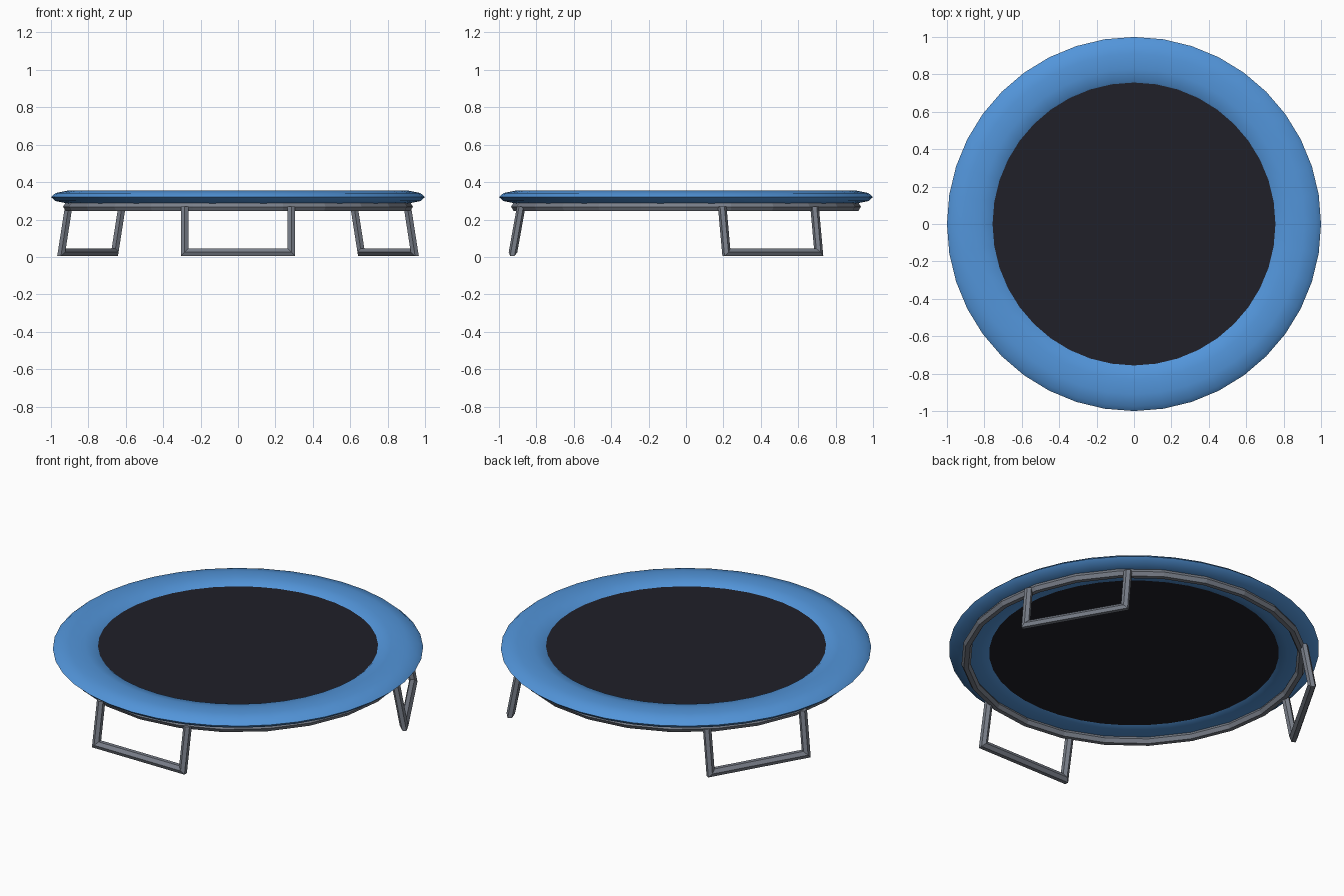
import bpy, math
from math import cos, sin, pi

if "Cube" in bpy.data.objects:
    bpy.data.objects.remove(bpy.data.objects["Cube"])


def material(name, rgb):
    m = bpy.data.materials.new(name)
    m.diffuse_color = (*rgb, 1)
    m.use_nodes = True
    m.node_tree.nodes["Principled BSDF"].inputs["Base Color"].default_value = m.diffuse_color
    return m


BLUE = material("blue padding", (0.085, 0.30, 0.70))
STEEL = material("grey steel", (0.19, 0.21, 0.25))
BLACK = material("black fabric", (0.014, 0.014, 0.022))


def finish(name, mat):
    ob = bpy.context.object
    ob.name = name
    ob.data.materials.append(mat)
    return ob


def build(name, verts, faces, mat):
    me = bpy.data.meshes.new(name)
    me.from_pydata(verts, [], faces)
    me.materials.append(mat)
    ob = bpy.data.objects.new(name, me)
    bpy.context.collection.objects.link(ob)
    return ob


# Padded ring: a flattened torus
bpy.ops.mesh.primitive_torus_add(major_segments=40, minor_segments=10,
                                 major_radius=0.87, minor_radius=0.13,
                                 location=(0, 0, 0.32))
pad = finish("edge_pad", BLUE)
pad.scale.z = 0.28
bpy.ops.object.transform_apply(location=False, rotation=False, scale=True)
bpy.ops.object.shade_smooth_by_angle(angle=math.radians(40))

# Jumping mat
bpy.ops.mesh.primitive_cylinder_add(vertices=40, radius=0.79, depth=0.039,
                                    location=(0, 0, 0.3145))
finish("jumping_mat", BLACK)

# Steel hoop under the pad
bpy.ops.mesh.primitive_torus_add(major_segments=24, minor_segments=6,
                                 major_radius=0.91, minor_radius=0.025,
                                 location=(0, 0, 0.268))
finish("frame_hoop", STEEL)

# Three U-shaped legs: hexagonal tube swept with mitred corners
R, HALF, SIDES = 0.023, 0.285, 6
LEAN = 0.045 / 0.25


def leg(name, angle):
    verts, faces = [], []
    # each ring: tangential centre, height, tangential and vertical mitre directions
    rings = [(-HALF, 0.27, 1, 0), (-HALF, 0.025, 1, 1),
             (HALF, 0.025, -1, 1), (HALF, 0.27, -1, 0)]
    for t, z, mt, mz in rings:
        for k in range(SIDES):
            a = 2 * pi * k / SIDES
            out, inward = R * cos(a), R * sin(a)
            tt, zz = t + mt * inward, z + mz * inward
            rad = 0.925 - LEAN * (zz - 0.025) + out
            verts.append((rad * cos(angle) - tt * sin(angle),
                          rad * sin(angle) + tt * cos(angle), zz))
    for i in range(3):
        for k in range(SIDES):
            n = (k + 1) % SIDES
            faces.append((i * SIDES + k, i * SIDES + n,
                          (i + 1) * SIDES + n, (i + 1) * SIDES + k))
    faces.append(tuple(range(SIDES))[::-1])
    faces.append(tuple(range(3 * SIDES, 4 * SIDES)))
    return build(name, verts, faces, STEEL)


for name, deg in (("front_leg", -90), ("right_leg", 30), ("left_leg", 150)):
    leg(name, math.radians(deg))
